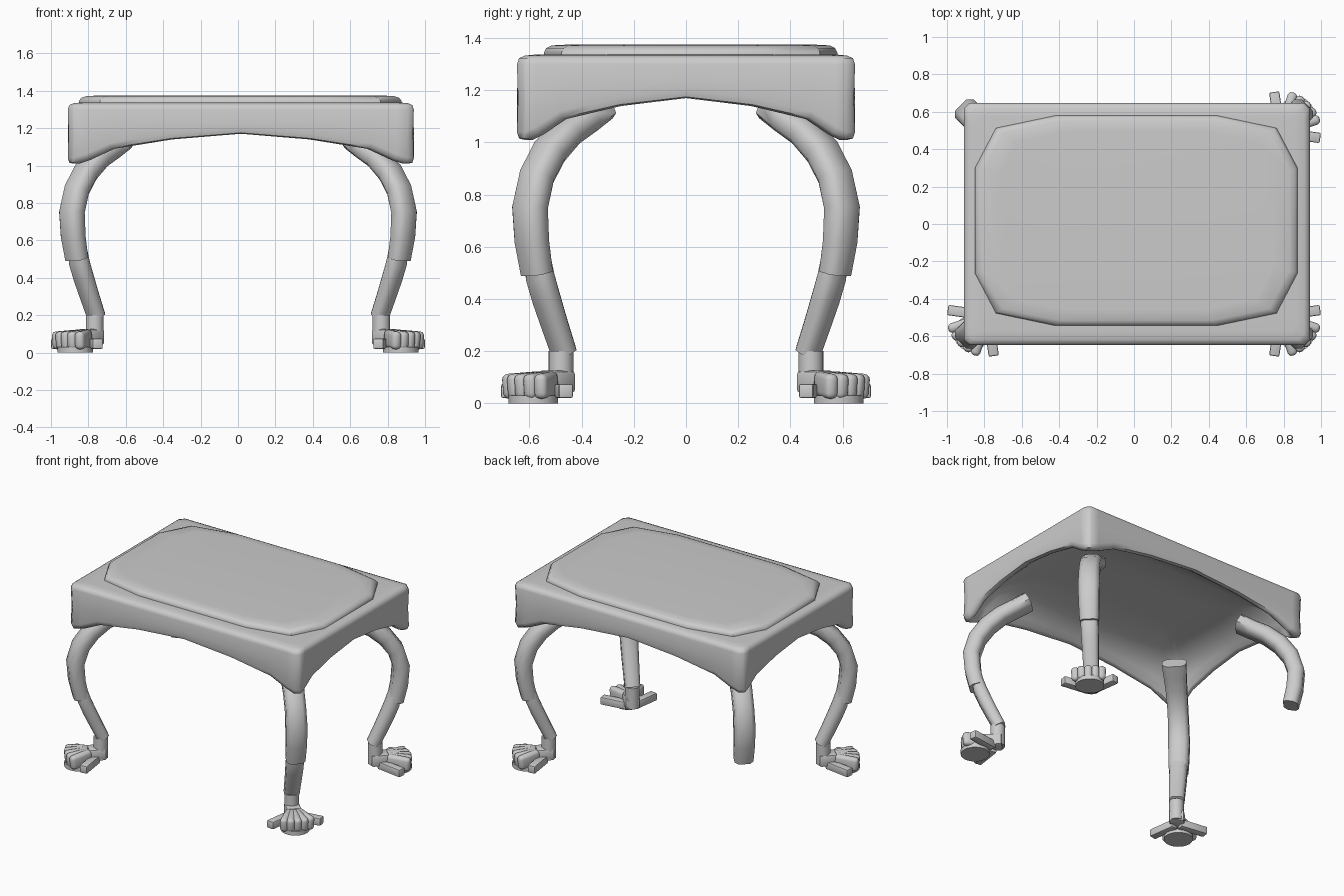
import bpy, bmesh
from math import sin, cos, pi, radians, sqrt
from mathutils import Vector, Matrix

if "Cube" in bpy.data.objects:
    bpy.data.objects.remove(bpy.data.objects["Cube"])


def finish(name, bm, angle=40):
    bmesh.ops.recalc_face_normals(bm, faces=bm.faces)
    me = bpy.data.meshes.new(name)
    bm.to_mesh(me)
    bm.free()
    ob = bpy.data.objects.new(name, me)
    bpy.context.collection.objects.link(ob)
    bpy.ops.object.select_all(action='DESELECT')
    ob.select_set(True)
    bpy.context.view_layer.objects.active = ob
    bpy.ops.object.shade_smooth_by_angle(angle=radians(angle))
    return ob


def loft(bm, rings):
    """Skin equal-length rings and cap both ends."""
    vs = [[bm.verts.new(p) for p in r] for r in rings]
    n = len(vs[0])
    for a, b in zip(vs, vs[1:]):
        for i in range(n):
            j = (i + 1) % n
            bm.faces.new((a[i], a[j], b[j], b[i]))
    bm.faces.new(vs[0])
    bm.faces.new(vs[-1])


# table top: hollow shell with an arched skirt
ARCH = [(0, 1.17), (.42, 1.14), (.78, 1.09), (.93, 1.03), (1, 1.01)]
US = [-1, -.93, -.78, -.6, -.42, -.2, 0, .2, .42, .6, .78, .93, 1]
CX = .015


def arch(u):
    u = abs(u)
    for (a, za), (b, zb) in zip(ARCH, ARCH[1:]):
        if u <= b:
            return za + (zb - za) * (u - a) / (b - a)
    return ARCH[-1][1]


def rect_ring(inset, lift, blend, level, r=.03):
    """Rounded rectangle; height runs from the arch (blend 0) to a level (blend 1)."""
    hx, hy = .925 - inset, .648 - inset
    pts = []
    for k in range(4):
        rot = Matrix.Rotation(k * pi / 2, 3, 'Z')
        a, b = (hx, hy) if k % 2 == 0 else (hy, hx)
        side = [(u * (a - r), -b, arch(u) + lift) for u in US]
        side.append((a - r + r * .707, -b + r * .707, arch(1) + lift))
        for x, y, z in side:
            p = rot @ Vector((x, y, z * (1 - blend) + level * blend))
            p.x += CX
            pts.append(p)
    return pts


bm = bmesh.new()
loft(bm, [
    rect_ring(.45, 0, 1, 1.285),
    rect_ring(.25, 0, 1, 1.275),
    rect_ring(.13, 0, .85, 1.255),
    rect_ring(.075, .03, .5, 1.20),
    rect_ring(.045, .01, 0, 0),
    rect_ring(.03, 0, 0, 0),
    rect_ring(.008, .005, 0, 0),
    rect_ring(0, .03, 0, 0),
    rect_ring(.004, 0, .6, 1.27),
    rect_ring(0, 0, 1, 1.30),
    rect_ring(.008, 0, 1, 1.323),
    rect_ring(.03, 0, 1, 1.333),
    rect_ring(.07, 0, 1, 1.337),
])
finish("table_top_shell", bm, 50)

# raised twelve-sided panel
QUARTER = [(.863, .28), (.75, .495), (.43, .562)]
OUT = ([(x, y) for x, y in QUARTER] + [(-x, y) for x, y in QUARTER[::-1]]
       + [(-x, -y) for x, y in QUARTER] + [(x, -y) for x, y in QUARTER[::-1]])
bm = bmesh.new()
loft(bm, [[(.012 + x * s, .018 + y * s, z) for x, y in OUT]
          for s, z in ((1, 1.325), (1, 1.345), (.985, 1.362), (.95, 1.372), (.85, 1.375))])
finish("raised_panel", bm)


# curved legs leaning along the diagonals: (inward offset, height, width, depth)
UPPER = [(.265, 1.135, .16, .10), (.21, 1.09, .15, .10), (.14, 1.04, .14, .105),
         (.075, .965, .135, .11), (.026, .87, .135, .11), (.0, .75, .14, .108),
         (.007, .62, .135, .105), (.026, .50, .125, .10)]
LOWER = [(.028, .56, .11, .07), (.04, .48, .115, .088), (.063, .40, .112, .088),
         (.095, .30, .105, .084), (.13, .195, .10, .08)]
OCT = [(1, .5), (.6, 1), (-.6, 1), (-1, .5), (-1, -.5), (-.6, -1), (.6, -1), (1, -.5)]


def sweep(bm, path, sx, sy):
    out = Vector((sx, sy, 0)) / sqrt(2)
    side = Vector((sx, -sy, 0)) / sqrt(2)
    mid = [Vector((sx * (.888 - d), sy * (.598 - d), z)) for d, z, _, _ in path]
    rings = []
    for i, (d, z, w, t) in enumerate(path):
        tan = (mid[min(i + 1, len(mid) - 1)] - mid[max(i - 1, 0)]).normalized()
        nor = tan.cross(side).normalized()
        rings.append([mid[i] + side * a * w / 2 + nor * b * t / 2 for a, b in OCT])
    loft(bm, rings)


def block(bm, origin, ang, r0, r1, width, z0, z1, bevel, tilt=0, seg=2):
    """Bevelled block pointing outward from origin at an angle."""
    m = (Matrix.Translation((origin[0], origin[1], 0)) @ Matrix.Rotation(ang, 4, 'Z')
         @ Matrix.Translation(((r0 + r1) / 2, 0, (z0 + z1) / 2))
         @ Matrix.Rotation(tilt, 4, 'Y') @ Matrix.Diagonal((r1 - r0, width, z1 - z0, 1)))
    vs = bmesh.ops.create_cube(bm, size=1, matrix=m)['verts']
    edges = list({e for v in vs for e in v.link_edges})
    bmesh.ops.bevel(bm, geom=edges, offset=bevel, segments=seg, profile=.5, affect='EDGES')


def cylinder(bm, x, y, r, z0, z1):
    bmesh.ops.create_cone(bm, cap_ends=True, segments=20, radius1=r, radius2=r, depth=z1 - z0,
                          matrix=Matrix.Translation((x, y, (z0 + z1) / 2)))


def foot(name, sx, sy):
    bm = bmesh.new()
    c = (sx * .78, sy * .49)
    diag = (Vector((sx, sy, 0))).to_2d()
    ang = Vector((1, 0)).angle_signed(diag) * -1
    cylinder(bm, sx * .766, sy * .479, .048, .05, .2)
    block(bm, c, ang, -.05, .07, .10, .04, .125, .015)
    # rounded toes
    for a in (-26, -13, 0, 13, 26):
        block(bm, c, ang + radians(a), .06, .223, .052, .022, .118, .022, .08, 3)
    # outer claws
    for a in (-53, 53):
        block(bm, c, ang + radians(a), .02, .218, .055, .02, .075, .008)
    # sole pad
    cylinder(bm, sx * .87, sy * .585, .095, 0, .03)
    finish(name, bm, 35)


for sx, sy, label in ((-1, -1, "front_left"), (1, -1, "front_right"),
                      (1, 1, "back_right"), (-1, 1, "back_left")):
    bm = bmesh.new()
    sweep(bm, UPPER, sx, sy)
    finish(label + "_upper_leg", bm, 50)
    # the back left leg is broken off below the knee
    if label == "back_left":
        continue
    bm = bmesh.new()
    sweep(bm, LOWER, sx, sy)
    finish(label + "_lower_leg", bm, 50)
    foot(label + "_foot", sx, sy)
